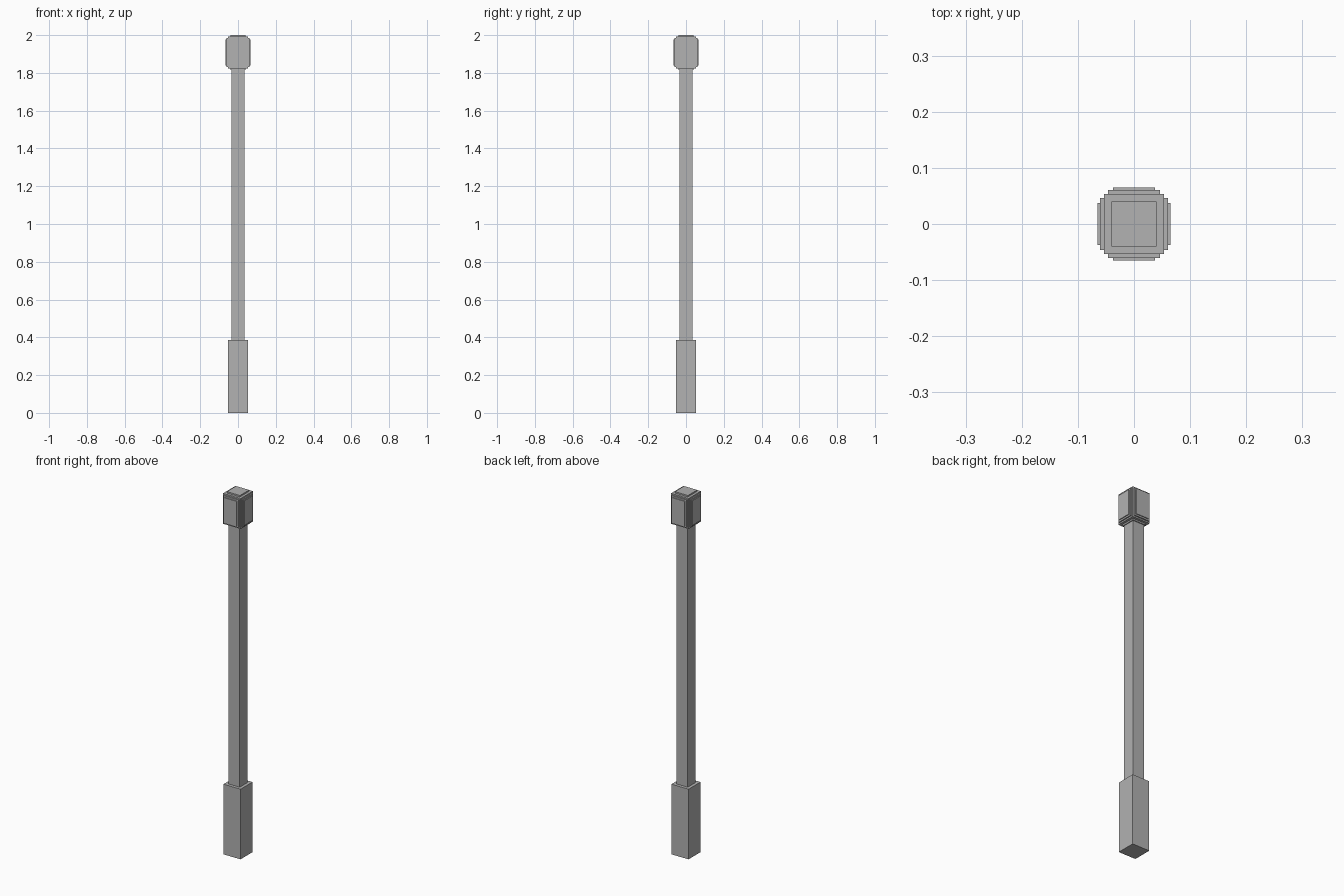
import bpy

cube = bpy.data.objects.get("Cube")
if cube:
    bpy.data.objects.remove(cube, do_unlink=True)

grey = bpy.data.materials.new("plain_grey")
grey.use_nodes = True
colour = (0.445, 0.445, 0.445, 1)
grey.diffuse_color = colour
grey.node_tree.nodes["Principled BSDF"].inputs["Base Color"].default_value = colour


def box(name, half_x, half_y, bottom, top):
    """Add a flat-shaded box centred on the vertical axis."""
    bpy.ops.mesh.primitive_cube_add(size=2, location=(0, 0, (bottom + top) / 2))
    ob = bpy.context.object
    ob.name = name
    ob.scale = (half_x, half_y, (top - bottom) / 2)
    bpy.ops.object.transform_apply(location=False, rotation=False, scale=True)
    ob.data.materials.append(grey)
    return ob


HEAD_BOTTOM, HEAD_TOP = 1.816, 2.0

# Handle grip and shaft
box("grip", 0.052, 0.052, 0, 0.387)
box("shaft", 0.035, 0.035, 0.387, HEAD_BOTTOM)

# Head: a square core with end caps
box("head_caps", 0.04, 0.04, HEAD_BOTTOM, HEAD_TOP)
box("head_core", 0.0535, 0.0535, HEAD_BOTTOM + 0.008, HEAD_TOP - 0.008)

# Stepped side panels, crossing the core both ways to round its corners
for label, reach, width, inset in (("inner", 0.0605, 0.046, 0.0155),
                                   ("outer", 0.065, 0.0375, 0.024)):
    low, high = HEAD_BOTTOM + inset, HEAD_TOP - inset
    box(f"{label}_side_panels", reach, width, low, high)
    box(f"{label}_front_back_panels", width, reach, low, high)
